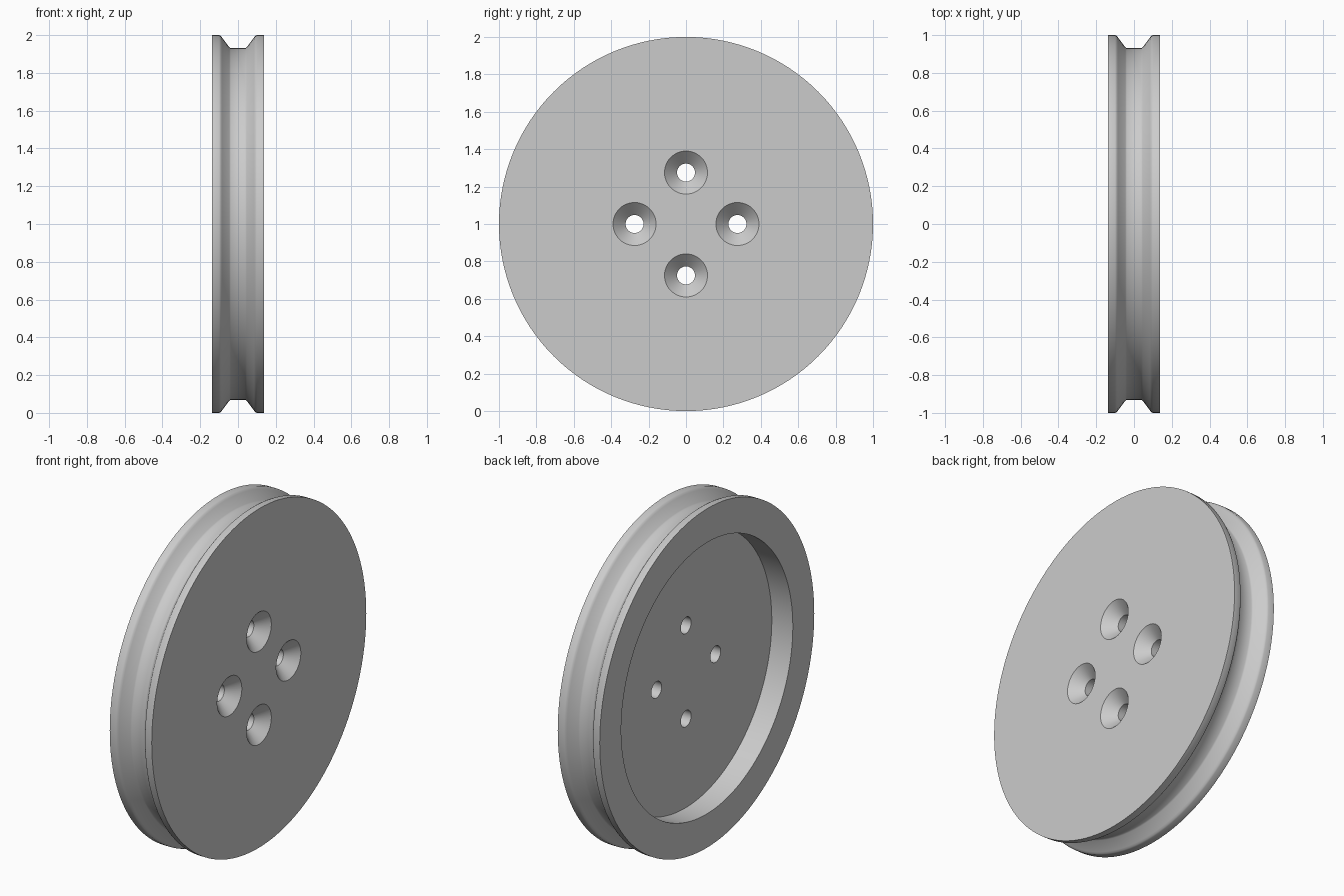
import bpy
import bmesh
import math

if "Cube" in bpy.data.objects:
    bpy.data.objects.remove(bpy.data.objects["Cube"], do_unlink=True)

GREY = (0.6, 0.6, 0.6, 1.0)
metal = bpy.data.materials.new("plain grey")
metal.use_nodes = True
metal.diffuse_color = GREY
metal.node_tree.nodes["Principled BSDF"].inputs["Base Color"].default_value = GREY


def turned(name, profile, segments, y=0.0, z=1.0):
    """Solid turned about the x axis from (x, radius) points, capped at both ends."""
    bm = bmesh.new()
    rings = []
    for x, r in profile:
        angles = [math.tau * i / segments for i in range(segments)]
        rings.append([bm.verts.new((x, y + r * math.cos(a), z + r * math.sin(a))) for a in angles])
    for a, b in zip(rings, rings[1:]):
        for i in range(segments):
            j = (i + 1) % segments
            bm.faces.new((a[i], a[j], b[j], b[i]))
    bm.faces.new(rings[0])
    bm.faces.new(rings[-1])
    bmesh.ops.recalc_face_normals(bm, faces=bm.faces)
    mesh = bpy.data.meshes.new(name)
    bm.to_mesh(mesh)
    bm.free()
    mesh.materials.append(metal)
    obj = bpy.data.objects.new(name, mesh)
    bpy.context.collection.objects.link(obj)
    return obj


# Wheel: flat-faced disc, rim groove with eased corners, recess in the -x side
HALF = 0.137
side = [(HALF, 1.0), (0.1, 1.0), (0.092, 0.996), (0.085, 0.988), (0.046, 0.936), (0.038, 0.931)]
rim = [(-x, r) for x, r in side] + side[::-1]
wheel = turned("pulley_wheel", [(0.0, 0.8), (-HALF, 0.8)] + rim, 128)

# Four countersunk bolt holes through the web
cutters = []
for k in range(4):
    a = k * math.pi / 2
    hole = [(-0.05, 0.048), (HALF - 0.067, 0.048), (HALF, 0.115), (HALF + 0.05, 0.115)]
    cutter = turned("bolt_hole_cutter", hole, 48, 0.275 * math.cos(a), 1 + 0.275 * math.sin(a))
    cutter.hide_render = True
    cutters.append(cutter)
    cut = wheel.modifiers.new("bolt_hole", "BOOLEAN")
    cut.operation = "DIFFERENCE"
    cut.solver = "EXACT"
    cut.object = cutter

bpy.ops.object.select_all(action="DESELECT")
wheel.select_set(True)
bpy.context.view_layer.objects.active = wheel
for modifier in list(wheel.modifiers):
    bpy.ops.object.modifier_apply(modifier=modifier.name)
for cutter in cutters:
    bpy.data.objects.remove(cutter, do_unlink=True)
bpy.ops.object.shade_smooth_by_angle(angle=math.radians(35))
